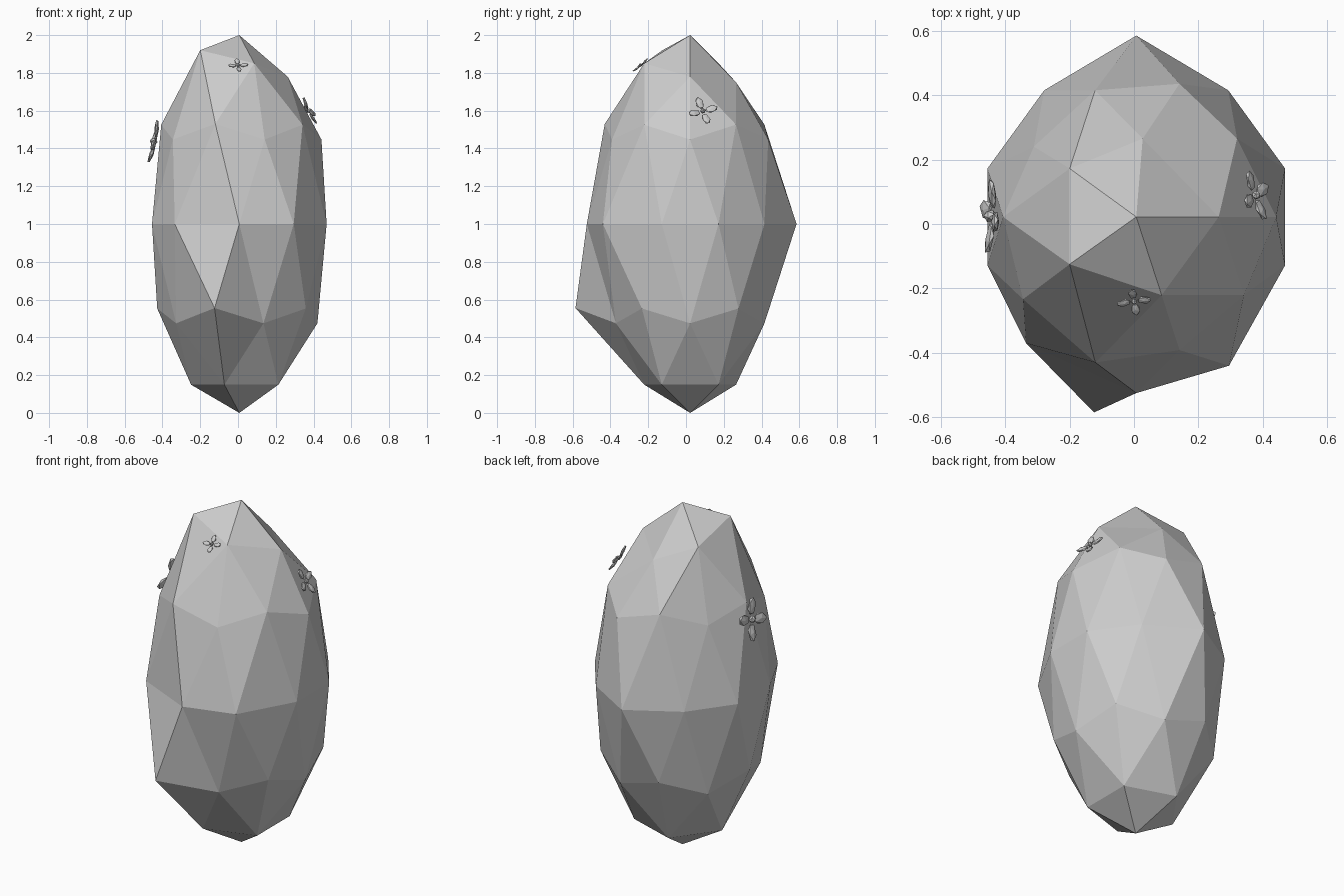
import bpy, math
from mathutils import Vector, Matrix

if "Cube" in bpy.data.objects:
    bpy.data.objects.remove(bpy.data.objects["Cube"])

# Boulder / egg body: faceted icosphere with a few pulled corners
R, CX, CY = 0.486, 0.007, 0.022
bpy.ops.mesh.primitive_ico_sphere_add(subdivisions=2, radius=1)
body = bpy.context.object
body.name = "egg_body"
for v in body.data.vertices:
    n = v.co.normalized()
    v.co = (n.x * R + CX, n.y * R + CY, n.z + 1)

# (regular corner position) -> (pulled position)
pulled = [
    ((0.007, 0.508, 1.0), (0.007, 0.585, 1.0)),
    ((0.007, -0.464, 1.0), (0.007, -0.525, 1.0)),
    ((0.293, -0.371, 1.0), (0.295, -0.44, 1.0)),
    ((-0.279, -0.371, 1.0), (-0.335, -0.37, 1.0)),
    ((-0.127, -0.391, 0.553), (-0.124, -0.585, 0.555)),
    ((-0.12, -0.371, 1.526), (-0.12, -0.43, 1.53)),
    ((-0.199, -0.128, 1.85), (-0.2, -0.125, 1.92)),
    ((0.263, 0.022, 1.85), (0.263, 0.022, 1.78)),
    ((0.086, 0.265, 1.85), (0.027, 0.265, 1.75)),
    ((0.342, 0.265, 1.526), (0.32, 0.265, 1.526)),
    ((-0.344, 0.278, 1.447), (-0.311, 0.24, 1.447)),
]
for old, new in pulled:
    vert = min(body.data.vertices, key=lambda v: (v.co - Vector(old)).length)
    vert.co = new


def blob(name, sub, matrix):
    bpy.ops.mesh.primitive_ico_sphere_add(subdivisions=sub, radius=1)
    o = bpy.context.object
    o.name = name
    o.data.transform(matrix)
    return o


# Flower: four flattened petals around a small bead, laid on the surface
def flower(name, pos, normal, size, turn):
    n = Vector(normal).normalized()
    side = Vector((0, 0, 1)).cross(n).normalized()
    up = n.cross(side)
    basis = Matrix((side, up, n)).transposed().to_4x4()
    place = Matrix.Translation(pos) @ basis
    for i in range(4):
        m = (place @ Matrix.Rotation(math.radians(turn + 90 * i), 4, 'Z')
             @ Matrix.Translation((size * 0.58, 0, size * 0.08))
             @ Matrix.Rotation(math.radians(-8), 4, 'Y')
             @ Matrix.Diagonal((size * 0.44, size * 0.27, size * 0.1, 1)))
        blob(f"{name}_petal_{i + 1}", 1, m)
    blob(f"{name}_centre", 1, place @ Matrix.Translation((0, 0, size * 0.1))
         @ Matrix.Scale(size * 0.17, 4))


flower("front_flower", (0.0, -0.238, 1.837), (0.05, -0.65, 0.76), 0.055, 5)
flower("right_flower", (0.372, 0.088, 1.595), (0.86, 0.18, 0.5), 0.085, 15)
flower("left_flower", (-0.435, 0.025, 1.435), (-0.97, 0.0, 0.2), 0.122, 75)
